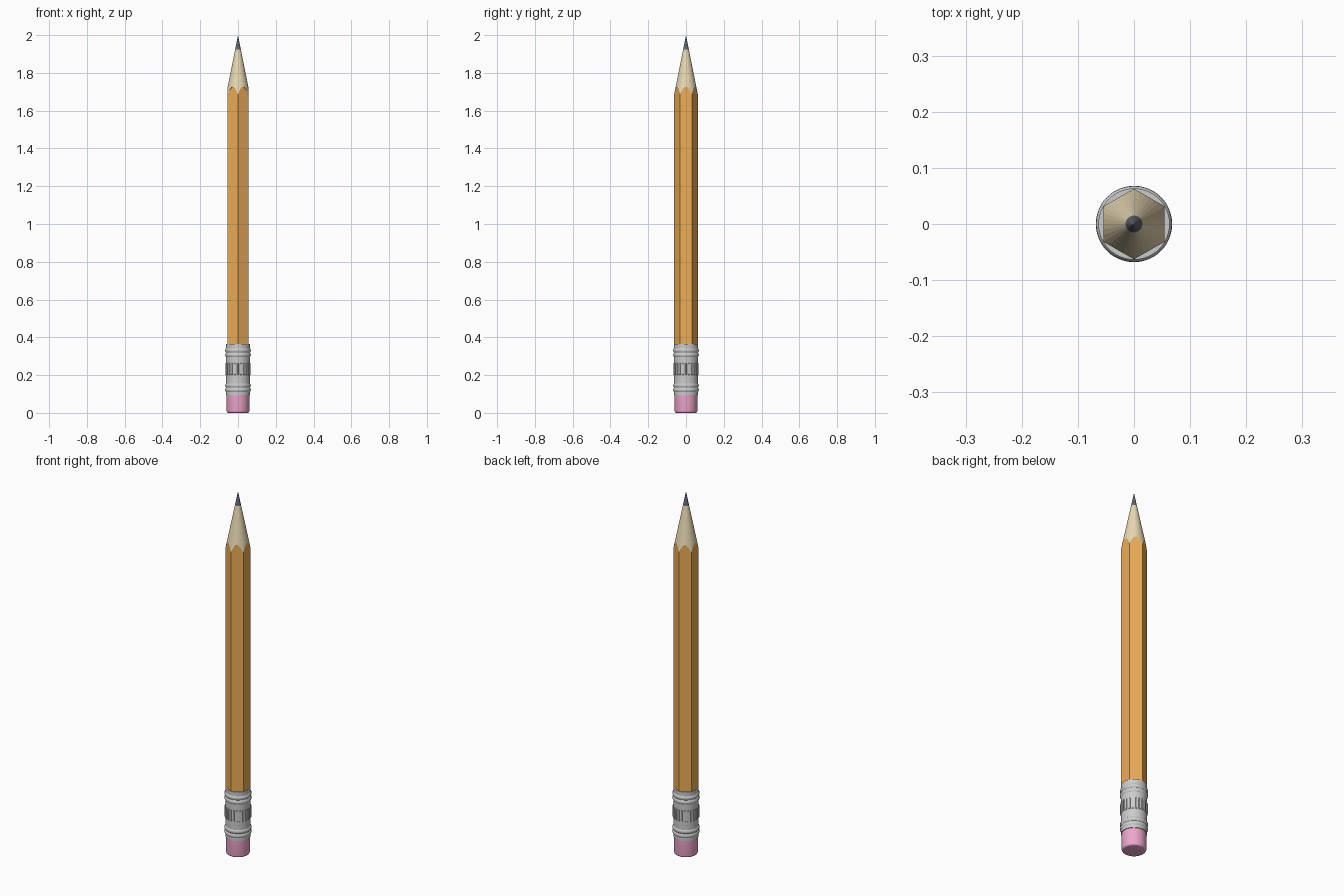
import bpy, bmesh, math

if "Cube" in bpy.data.objects:
    bpy.data.objects.remove(bpy.data.objects["Cube"])

HEX_R = 0.063                                # corner radius of the hexagon
APOTHEM = HEX_R * math.cos(math.pi / 6)
SLOPE = 0.2                                  # sharpened cone: radius per unit height
LEAD_Z = 1.925
PER_SIDE = 6
N = 6 * PER_SIDE


def material(name, rgb):
    m = bpy.data.materials.new(name)
    m.diffuse_color = (*rgb, 1)
    m.use_nodes = True
    m.node_tree.nodes["Principled BSDF"].inputs["Base Color"].default_value = m.diffuse_color
    return m


def loft(name, rings, mat=None, smooth=None):
    """Skin a stack of closed rings and cap both ends."""
    bm = bmesh.new()
    vs = [[bm.verts.new(p) for p in ring] for ring in rings]
    for a, b in zip(vs, vs[1:]):
        n = len(a)
        for i in range(n):
            j = (i + 1) % n
            if len(b) == 1:
                bm.faces.new((a[i], a[j], b[0]))
            else:
                bm.faces.new((a[i], a[j], b[j], b[i]))
    bm.faces.new(vs[0][::-1])
    if len(vs[-1]) > 1:
        bm.faces.new(vs[-1])
    return finish(bm, name, mat, smooth)


def finish(bm, name, mat=None, smooth=None):
    bmesh.ops.recalc_face_normals(bm, faces=bm.faces)
    me = bpy.data.meshes.new(name)
    bm.to_mesh(me)
    bm.free()
    ob = bpy.data.objects.new(name, me)
    bpy.context.collection.objects.link(ob)
    if mat:
        me.materials.append(mat)
    if smooth:
        bpy.ops.object.select_all(action='DESELECT')
        ob.select_set(True)
        bpy.context.view_layer.objects.active = ob
        bpy.ops.object.shade_smooth_by_angle(angle=math.radians(smooth))
    return ob


def circle(r, z, n=N):
    return [(r * math.cos(math.tau * i / n + math.pi / 2),
             r * math.sin(math.tau * i / n + math.pi / 2), z) for i in range(n)]


def hexagon(height):
    """Subdivided hexagon with corners on +-y; height is a function of radius."""
    pts = []
    for i in range(N):
        a = math.tau * i / N
        r = APOTHEM / math.cos(a % (math.pi / 3) - math.pi / 6)
        pts.append((-r * math.sin(a), r * math.cos(a), height(r)))
    return pts


orange = material("orange_paint", (0.85, 0.42, 0.10))
wood = material("wood", (0.80, 0.68, 0.45))
graphite = material("graphite", (0.12, 0.13, 0.15))
pink = material("pink_rubber", (0.85, 0.38, 0.60))

# Painted hexagonal body with the scalloped upper edge cut by the cone
scallop = hexagon(lambda r: 2 - r / SLOPE)
loft("painted_body", [hexagon(lambda r: 0.34), scallop], orange, 20)

# Sharpened wood and lead tip
lead_r = (2 - LEAD_Z) * SLOPE
loft("sharpened_wood", [scallop, circle(lead_r, LEAD_Z)], wood)
loft("lead_tip", [circle(lead_r, LEAD_Z), [(0, 0, 2)]], graphite)

# Metal ferrule: a sleeve with two raised rings near each end
R = 0.0635
profile = [(R, 0.095)]
for zc in (0.122, 0.145, 0.307, 0.331):
    profile += [(R, zc - 0.011), (R + 0.0035, zc - 0.006),
                (R + 0.0045, zc), (R + 0.0035, zc + 0.006), (R, zc + 0.011)]
profile.append((R, 0.365))
loft("ferrule", [circle(r, z, 48) for r, z in profile], None, 30)

# Vertical crimp ribs around the middle of the ferrule
bm = bmesh.new()
RIBS = 24
for k in range(RIBS):
    a = math.tau * k / RIBS
    u, v = math.cos(a), math.sin(a)
    back, front = [], []
    for r, half, tall, out in ((R - 0.002, 0.0048, 0.034, back),
                               (R + 0.0035, 0.0030, 0.030, front)):
        for s, t in ((-1, -0.9), (0, -1), (1, -0.9), (1, 0.9), (0, 1), (-1, 0.9)):
            out.append(bm.verts.new((r * u - s * half * v, r * v + s * half * u,
                                     0.232 + t * tall)))
    for i in range(6):
        j = (i + 1) % 6
        bm.faces.new((back[i], back[j], front[j], front[i]))
    bm.faces.new(front)
    bm.faces.new(back[::-1])
finish(bm, "ferrule_ribs")

# Eraser with a rounded lower rim
rim = [(0.060 - 0.010 * (1 - math.sin(t)), 0.010 * (1 - math.cos(t)))
       for t in (math.pi / 2 * i / 4 for i in range(5))]
loft("eraser", [circle(r, z, 48) for r, z in rim + [(0.060, 0.11)]], pink, 35)
